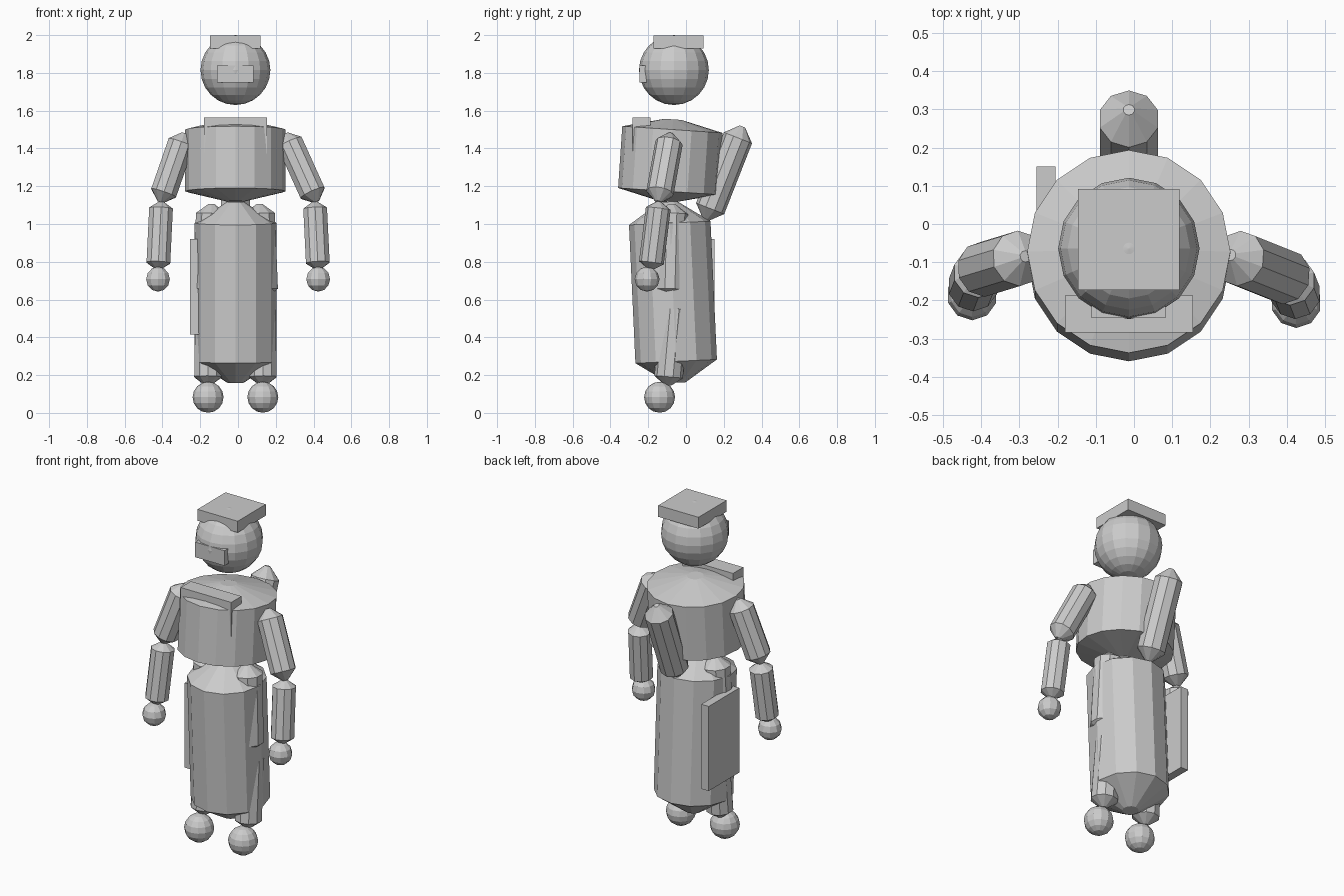
import bpy
import bmesh
import math
from mathutils import Vector

cube = bpy.data.objects.get("Cube")
if cube:
    bpy.data.objects.remove(cube, do_unlink=True)

grey = bpy.data.materials.new("plain_grey")
grey.use_nodes = True
GREY = (0.6, 0.6, 0.6, 1.0)
grey.diffuse_color = GREY
grey.node_tree.nodes["Principled BSDF"].inputs["Base Color"].default_value = GREY

MID = -0.0135  # x of the body's centre line


def finish(bm, name):
    bmesh.ops.recalc_face_normals(bm, faces=bm.faces)
    mesh = bpy.data.meshes.new(name)
    bm.to_mesh(mesh)
    bm.free()
    mesh.materials.append(grey)
    obj = bpy.data.objects.new(name, mesh)
    bpy.context.collection.objects.link(obj)
    return obj


def box(name, low, high):
    bm = bmesh.new()
    bmesh.ops.create_cube(bm, size=1)
    low, high = Vector(low), Vector(high)
    for v in bm.verts:
        v.co = (low + high) / 2 + v.co * (high - low)
    return finish(bm, name)


def ball(name, centre, radius, segments, rings):
    bm = bmesh.new()
    bmesh.ops.create_uvsphere(bm, u_segments=segments, v_segments=rings, radius=radius)
    bmesh.ops.translate(bm, verts=bm.verts, vec=centre)
    return finish(bm, name)


def barrel(name, bottom, top, radius, sides, cap, tip):
    """Cylinder between two rim centres, with a blunt cone on each end."""
    bottom, top = Vector(bottom), Vector(top)
    axis = (top - bottom).normalized()
    side = Vector((0, 1, 0))
    side = (side - axis * side.dot(axis)).normalized()
    across = axis.cross(side)
    bm = bmesh.new()
    rings = []
    for centre, r in ((bottom - axis * cap, tip), (bottom, radius),
                      (top, radius), (top + axis * cap, tip)):
        ring = []
        for i in range(sides):
            a = math.tau * i / sides
            ring.append(bm.verts.new(centre + (side * math.cos(a) + across * math.sin(a)) * r))
        rings.append(ring)
    for a, b in zip(rings, rings[1:]):
        for i in range(sides):
            j = (i + 1) % sides
            bm.faces.new((a[i], a[j], b[j], b[i]))
    bm.faces.new(rings[0])
    bm.faces.new(rings[-1])
    return finish(bm, name)


# Head with flat square cap and face plate
ball("head", (MID, -0.064, 1.815), 0.185, 16, 12)
box("flat_cap", (-0.147, -0.173, 1.93), (0.119, 0.092, 1.998))
box("face_plate", (-0.111, -0.246, 1.75), (0.083, -0.21, 1.84))

# Trunk
barrel("chest", (MID, -0.094, 1.173), (MID, -0.072, 1.5), 0.266, 16, 0.054, 0.045)
box("collar_plate", (-0.18, -0.284, 1.3), (0.154, -0.187, 1.565))
barrel("long_skirt", (MID, -0.052, 0.273), (MID, -0.086, 1.005), 0.216, 12, 0.113, 0.045)

# Carried items
barrel("back_roll", (MID, 0.128, 1.082), (MID, 0.275, 1.456), 0.08, 10, 0.065, 0.015)
box("side_board", (-0.255, -0.14, 0.415), (-0.206, 0.15, 0.92))

# Arms and legs; the left arm is held a little further out and forward
for name, s, out, fwd in (("left", 1, 0.028, 0.02), ("right", -1, 0.0, 0.0)):
    def at(x, y, z, k=0.0):
        return (MID + s * (x + out * k), y - fwd * k, z)

    barrel(name + "_upper_arm", at(0.38, -0.118, 1.165, 1), at(0.288, -0.09, 1.43),
           0.073, 10, 0.053, 0.015)
    barrel(name + "_forearm", at(0.408, -0.163, 0.795, 1), at(0.394, -0.127, 1.082, 1),
           0.066, 10, 0.036, 0.013)
    ball(name + "_hand", at(0.41, -0.186, 0.708, 1), 0.066, 10, 6)
    barrel(name + "_thigh", at(0.144, -0.085, 0.655), at(0.128, -0.075, 1.055),
           0.085, 10, 0.05, 0.018)
    barrel(name + "_shin", at(0.146, -0.092, 0.19), at(0.14, -0.06, 0.55),
           0.076, 10, 0.045, 0.016)
    ball(name + "_foot", at(0.145, -0.14, 0.083), 0.082, 12, 8)
